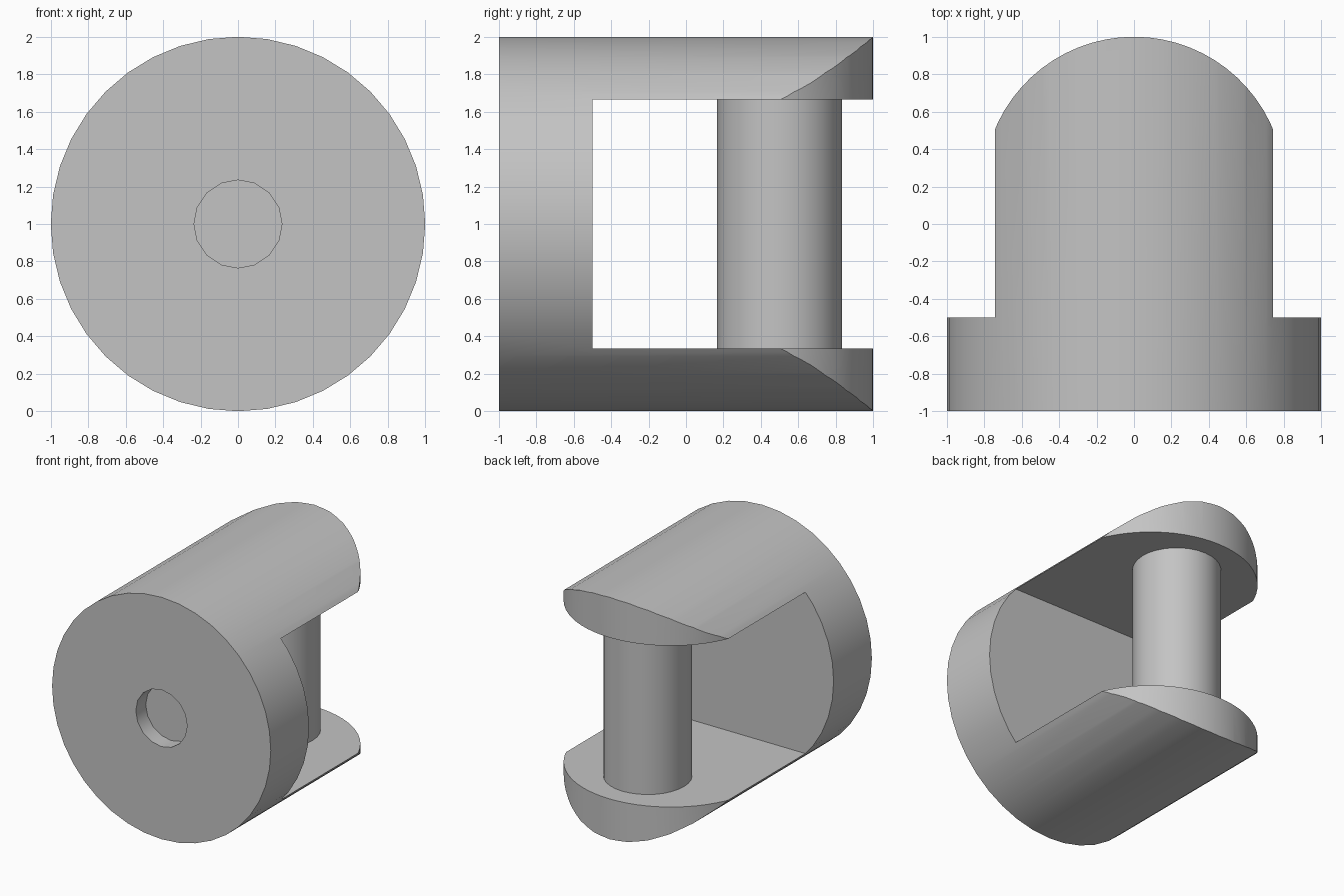
import bpy, bmesh, math
from mathutils import Matrix, Vector

cube = bpy.data.objects.get("Cube")
if cube:
    bpy.data.objects.remove(cube, do_unlink=True)

GREY = (0.55, 0.55, 0.55, 1)
grey = bpy.data.materials.new("plain grey")
grey.use_nodes = True
grey.diffuse_color = GREY
grey.node_tree.nodes["Principled BSDF"].inputs["Base Color"].default_value = GREY

SLOT = 2 / 3                                # half height of the fork opening
HALF_WIDTH = math.sqrt(1 - SLOT ** 2)       # half width of each fork arm
TIP_R = (HALF_WIDTH ** 2 + 0.25)            # arc through arm corners and tip


def finish(name, bm):
    mesh = bpy.data.meshes.new(name)
    bmesh.ops.recalc_face_normals(bm, faces=bm.faces)
    bm.to_mesh(mesh)
    bm.free()
    mesh.materials.append(grey)
    obj = bpy.data.objects.new(name, mesh)
    bpy.context.collection.objects.link(obj)
    return obj


def prism(name, outline, start, end, matrix=Matrix()):
    """Extrude a flat outline along z, then place it."""
    bm = bmesh.new()
    face = bm.faces.new([bm.verts.new((x, y, start)) for x, y in outline])
    geom = bmesh.ops.extrude_face_region(bm, geom=[face])["geom"]
    verts = [v for v in geom if isinstance(v, bmesh.types.BMVert)]
    bmesh.ops.translate(bm, verts=verts, vec=(0, 0, end - start))
    bm.transform(matrix)
    return finish(name, bm)


def circle(radius, sides):
    return [(radius * math.sin(math.tau * i / sides),
             radius * math.cos(math.tau * i / sides)) for i in range(sides)]


def cut(target, cutter, operation):
    mod = target.modifiers.new(cutter.name, "BOOLEAN")
    mod.operation = operation
    mod.solver = "EXACT"
    mod.object = cutter
    bpy.context.view_layer.objects.active = target
    bpy.ops.object.modifier_apply(modifier=mod.name)
    bpy.data.objects.remove(cutter, do_unlink=True)


def smooth(obj):
    bpy.ops.object.select_all(action="DESELECT")
    obj.select_set(True)
    bpy.context.view_layer.objects.active = obj
    bpy.ops.object.shade_smooth_by_angle(angle=math.radians(25))


# Round body lying along y
along_y = Matrix.Translation((0, 0, 1)) @ Matrix.Rotation(-math.pi / 2, 4, "X")
body = prism("fork_body", circle(1, 40), -1, 1.1, along_y)

# Opening between the two fork arms
box = [(-2, -0.5), (2, -0.5), (2, 2), (-2, 2)]
cut(body, prism("slot_cutter", box, 1 - SLOT, 1 + SLOT), "DIFFERENCE")

# Rounded arm tips
reach = math.asin(0.78 / TIP_R)
steps = 28
arc = [(TIP_R * math.sin(a), 1 - TIP_R + TIP_R * math.cos(a))
       for a in (reach * (1 - 2 * i / steps) for i in range(steps + 1))]
edge = arc[0][1]
outline = [(2, -2), (2, edge)] + arc + [(-2, edge), (-2, -2)]
cut(body, prism("tip_cutter", outline, -1, 3), "INTERSECT")

# Shallow blind hole in the front face
cut(body, prism("hole_cutter", circle(0.235, 16), -1.2, -0.87, along_y), "DIFFERENCE")
smooth(body)

# Upright pin joining the arms
pin = prism("cross_pin", circle(0.333, 32), 0.3, 1.7, Matrix.Translation((0, 0.5, 0)))
smooth(pin)
